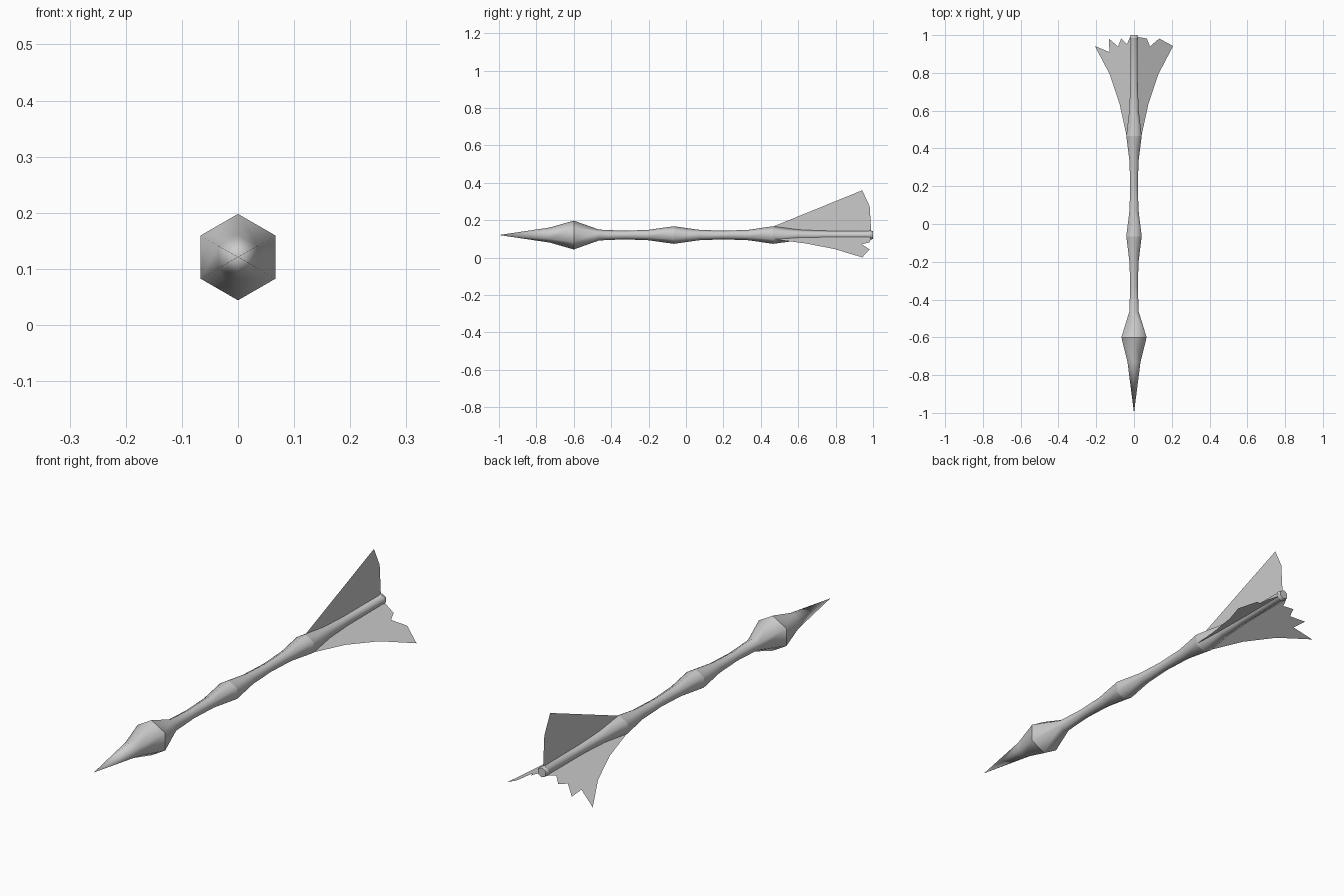
import bpy, bmesh, math

if "Cube" in bpy.data.objects:
    bpy.data.objects.remove(bpy.data.objects["Cube"])

CENTRE_Z = 0.121
SIDES = 6

grey = bpy.data.materials.new("light grey")
grey.diffuse_color = (0.6, 0.6, 0.6, 1)
grey.use_nodes = True
grey.node_tree.nodes["Principled BSDF"].inputs["Base Color"].default_value = grey.diffuse_color


def finish(bm, name):
    mesh = bpy.data.meshes.new(name)
    bm.to_mesh(mesh)
    bm.free()
    mesh.materials.append(grey)
    obj = bpy.data.objects.new(name, mesh)
    bpy.context.collection.objects.link(obj)
    return obj


def at(angle, radius, y):
    return (radius * math.cos(angle), y, CENTRE_Z + radius * math.sin(angle))


# Shaft: six-sided lathe along y, smooth except for creased bulges
profile = [(-0.73, 0.040), (-0.60, 0.077), (-0.465, 0.029), (-0.33, 0.023),
           (-0.20, 0.028), (-0.065, 0.047), (0.07, 0.028), (0.20, 0.023),
           (0.335, 0.028), (0.465, 0.047), (0.60, 0.029), (0.73, 0.023),
           (0.975, 0.022), (0.985, 0.025), (1.0, 0.021)]
creased = (-0.60, -0.065, 0.465, 0.985, 1.0)
bm = bmesh.new()
rings = [[bm.verts.new(at(math.pi / 2 + i * math.tau / SIDES, r, y)) for i in range(SIDES)]
         for y, r in profile]
tip = bm.verts.new((0, -1, CENTRE_Z))
for i in range(SIDES):
    j = (i + 1) % SIDES
    bm.faces.new((tip, rings[0][i], rings[0][j]))
    for a, b in zip(rings, rings[1:]):
        bm.faces.new((a[i], b[i], b[j], a[j]))
bm.faces.new(rings[-1])
bmesh.ops.recalc_face_normals(bm, faces=bm.faces)
for f in bm.faces:
    f.smooth = len(f.verts) < SIDES
for (y, r), ring in zip(profile, rings):
    if y in creased:
        for i in range(SIDES):
            bm.edges.get((ring[i], ring[(i + 1) % SIDES])).smooth = False
finish(bm, "shaft")

# Tail fins: three thin vanes with a ragged trailing edge, as (y, distance from axis)
outline = [(0.465, 0.0), (0.465, 0.045), (0.635, 0.088), (0.795, 0.150), (0.942, 0.239),
           (0.910, 0.150), (0.982, 0.154), (0.940, 0.098), (0.982, 0.078),
           (0.952, 0.043), (0.99, 0.024), (0.99, 0.0)]
for n, name in enumerate(("top_fin", "left_fin", "right_fin")):
    bm = bmesh.new()
    angle = math.pi / 2 + n * math.tau / 3
    bm.faces.new([bm.verts.new(at(angle, d, y)) for y, d in outline])
    bmesh.ops.triangulate(bm, faces=bm.faces)
    finish(bm, name)
